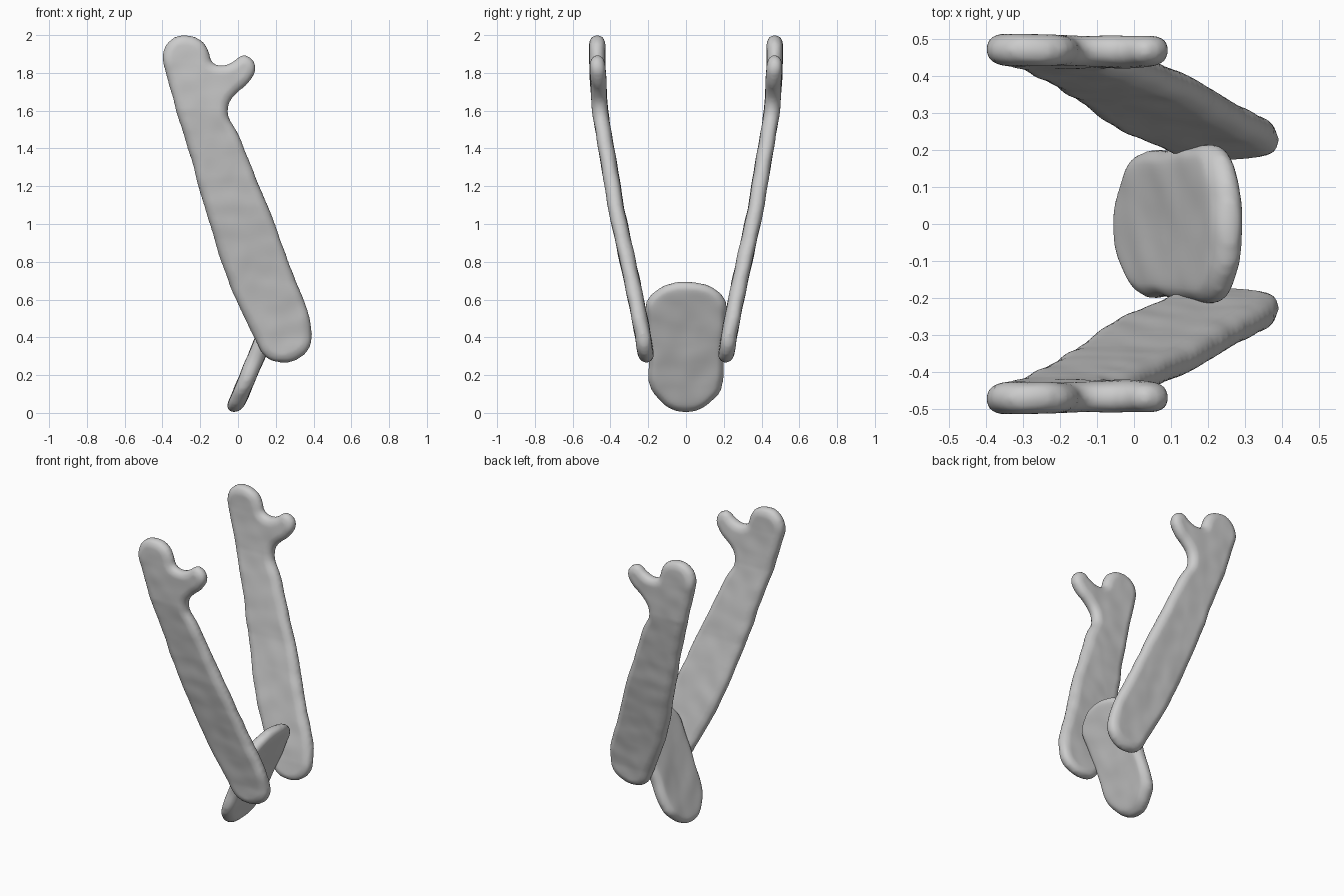
import bpy, bmesh, math
from mathutils import noise, Vector

if "Cube" in bpy.data.objects:
    bpy.data.objects.remove(bpy.data.objects["Cube"])

# Outline of one forked arm (x, z) and half outline of the paddle (y, z)
ARM = [(.22, .265), (.32, .285), (.375, .34), (.392, .42), (.37, .54), (.31, .69), (.26, .82),
       (.20, .99), (.12, 1.19), (.05, 1.36), (0, 1.48), (-.055, 1.61), (-.01, 1.69), (.06, 1.75),
       (.095, 1.82), (.08, 1.87), (.025, 1.893), (-.025, 1.86), (-.09, 1.84), (-.14, 1.86),
       (-.155, 1.91), (-.19, 1.97), (-.27, 2.0), (-.35, 1.98), (-.398, 1.91), (-.39, 1.82),
       (-.34, 1.65), (-.29, 1.47), (-.23, 1.28), (-.17, 1.06), (-.10, .84), (-.03, .64),
       (.05, .47), (.095, .38), (.14, .30)]
HALF = [(.08, .02), (.14, .065), (.188, .13), (.20, .3), (.212, .5), (.21, .59), (.14, .66), (.07, .685)]
PADDLE = [(0, .003)] + HALF + [(0, .695)] + [(-y, z) for y, z in reversed(HALF)]
# Arm centre line: (z, y)
LEAN = [(.26, .208), (.4, .226), (.64, .273), (1.1, .373), (1.6, .455), (1.85, .47), (2.01, .472)]


def lean(z):
    z = min(max(z, LEAN[0][0]), LEAN[-1][0])
    for (z0, y0), (z1, y1) in zip(LEAN, LEAN[1:]):
        if z <= z1:
            return y0 + (y1 - y0) * (z - z0) / (z1 - z0)
    return LEAN[-1][1]


def slab(name, outline, depth, place):
    """Round-edged slab from an outline, remeshed, then bent into position."""
    cu = bpy.data.curves.new(name, 'CURVE')
    cu.dimensions = '2D'
    cu.fill_mode = 'BOTH'
    cu.bevel_depth, cu.offset, cu.bevel_resolution = depth, -depth, 4
    sp = cu.splines.new('BEZIER')
    sp.bezier_points.add(len(outline) - 1)
    for p, (u, v) in zip(sp.bezier_points, outline):
        p.co = (u, v, 0)
        p.handle_left_type = p.handle_right_type = 'AUTO'
    sp.use_cyclic_u, sp.resolution_u = True, 4
    ob = bpy.data.objects.new(name, cu)
    bpy.context.collection.objects.link(ob)
    bpy.ops.object.select_all(action='DESELECT')
    ob.select_set(True)
    bpy.context.view_layer.objects.active = ob
    bpy.ops.object.convert(target='MESH')
    ob = bpy.context.object
    bm = bmesh.new()
    bm.from_mesh(ob.data)
    bmesh.ops.remove_doubles(bm, verts=bm.verts, dist=.0005)
    bmesh.ops.recalc_face_normals(bm, faces=bm.faces)
    bm.to_mesh(ob.data)
    bm.free()
    rm = ob.modifiers.new("remesh", 'REMESH')
    rm.mode, rm.voxel_size = 'VOXEL', .014
    sm = ob.modifiers.new("soften", 'SMOOTH')
    sm.factor, sm.iterations = .5, 4
    for m in ("remesh", "soften"):
        bpy.ops.object.modifier_apply(modifier=m)
    bm = bmesh.new()
    bm.from_mesh(ob.data)
    for v in bm.verts:
        # slight hand-worked unevenness
        wob = noise.noise_vector(Vector(v.co) * 9) * .005
        v.co = place(*(v.co + wob))
    bmesh.ops.recalc_face_normals(bm, faces=bm.faces)
    bm.to_mesh(ob.data)
    bm.free()
    bpy.ops.object.shade_smooth()
    return ob


# Two forked arms spreading outward
for name, s in (("forked_arm_back", 1), ("forked_arm_front", -1)):
    slab(name, ARM, .042, lambda u, v, w, s=s: (u, s * (lean(v) + w), max(v, 0)))

# Tilted oval paddle joining the arm bases
slab("tilted_paddle", PADDLE, .045, lambda u, v, w: (-.028 + .42 * v + w, u, max(v - .12 * w, 0)))
